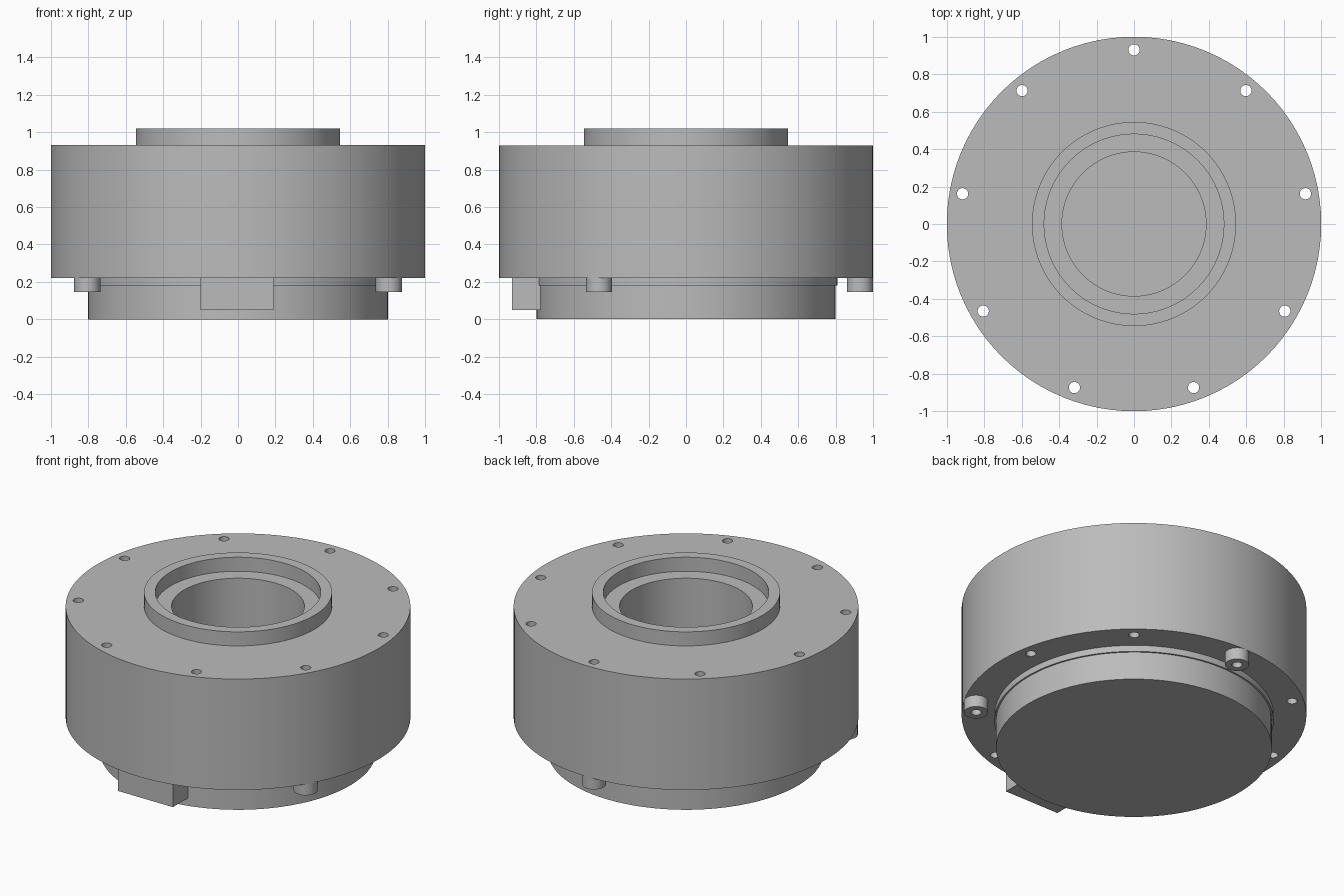
import bpy, bmesh
from math import radians, cos, sin, tau
from mathutils import Matrix, Vector

cube = bpy.data.objects.get("Cube")
if cube:
    bpy.data.objects.remove(cube, do_unlink=True)

# Single metal colour
grey = bpy.data.materials.new("plain_grey")
grey.use_nodes = True
COLOUR = (0.5, 0.5, 0.5, 1)
grey.diffuse_color = COLOUR
grey.node_tree.nodes["Principled BSDF"].inputs["Base Color"].default_value = COLOUR


def finish(name, bm):
    bmesh.ops.recalc_face_normals(bm, faces=bm.faces)
    mesh = bpy.data.meshes.new(name)
    bm.to_mesh(mesh)
    bm.free()
    mesh.materials.append(grey)
    obj = bpy.data.objects.new(name, mesh)
    bpy.context.collection.objects.link(obj)
    return obj


def lathe(name, profile, closed=False, steps=96):
    """Turn an (r, z) profile around the vertical axis."""
    bm = bmesh.new()
    verts = [bm.verts.new((r, 0, z)) for r, z in profile]
    edges = [bm.edges.new(pair) for pair in zip(verts, verts[1:])]
    if closed:
        edges.append(bm.edges.new((verts[-1], verts[0])))
    bmesh.ops.spin(bm, geom=verts + edges, axis=(0, 0, 1), cent=(0, 0, 0),
                   angle=tau, steps=steps)
    bmesh.ops.remove_doubles(bm, verts=bm.verts, dist=0.0001)
    return finish(name, bm)


def tube(name, inner, outer, low, high):
    return lathe(name, [(inner, low), (outer, low), (outer, high), (inner, high)], True)


def cylinders(name, places, radius, low, high):
    bm = bmesh.new()
    for x, y in places:
        bmesh.ops.create_cone(bm, cap_ends=True, segments=32, radius1=radius,
                              radius2=radius, depth=high - low,
                              matrix=Matrix.Translation((x, y, (low + high) / 2)))
    return finish(name, bm)


# Stepped base plug, closing the bore from below
base = lathe("base_plug", [(0, 0), (0.8, 0), (0.8, 0.18), (0.81, 0.18),
                           (0.81, 0.22), (0, 0.22)])

# Main housing and raised collar
housing = tube("housing", 0.385, 1.0, 0.22, 0.93)
collar = tube("top_collar", 0.48, 0.545, 0.92, 1.02)

# Bolt circle: nine holes, with a boss under every third one
bolts = [(0.93 * cos(radians(90 + 40 * i)), 0.93 * sin(radians(90 + 40 * i)))
         for i in range(9)]
bosses = cylinders("bolt_bosses", bolts[::3], 0.07, 0.145, 0.22)
cutter = cylinders("hole_cutter", bolts, 0.03, 0.05, 1.1)
cutter.hide_render = True

for part in (housing, bosses):
    cut = part.modifiers.new("bolt_holes", "BOOLEAN")
    cut.operation = "DIFFERENCE"
    cut.solver = "EXACT"
    cut.object = cutter
    bpy.context.view_layer.objects.active = part
    bpy.ops.object.modifier_apply(modifier=cut.name)
bpy.data.objects.remove(cutter, do_unlink=True)

# Rectangular block at the front
bm = bmesh.new()
bmesh.ops.create_cube(bm, size=1)
bmesh.ops.scale(bm, verts=bm.verts, vec=(0.39, 0.16, 0.17))
bmesh.ops.translate(bm, verts=bm.verts, vec=Vector((-0.005, -0.85, 0.135)))
finish("front_block", bm)

# Smooth the round walls, keeping rims sharp
bpy.ops.object.select_all(action="DESELECT")
for part in (base, housing, collar, bosses):
    part.select_set(True)
bpy.context.view_layer.objects.active = housing
bpy.ops.object.shade_smooth_by_angle(angle=radians(30))
